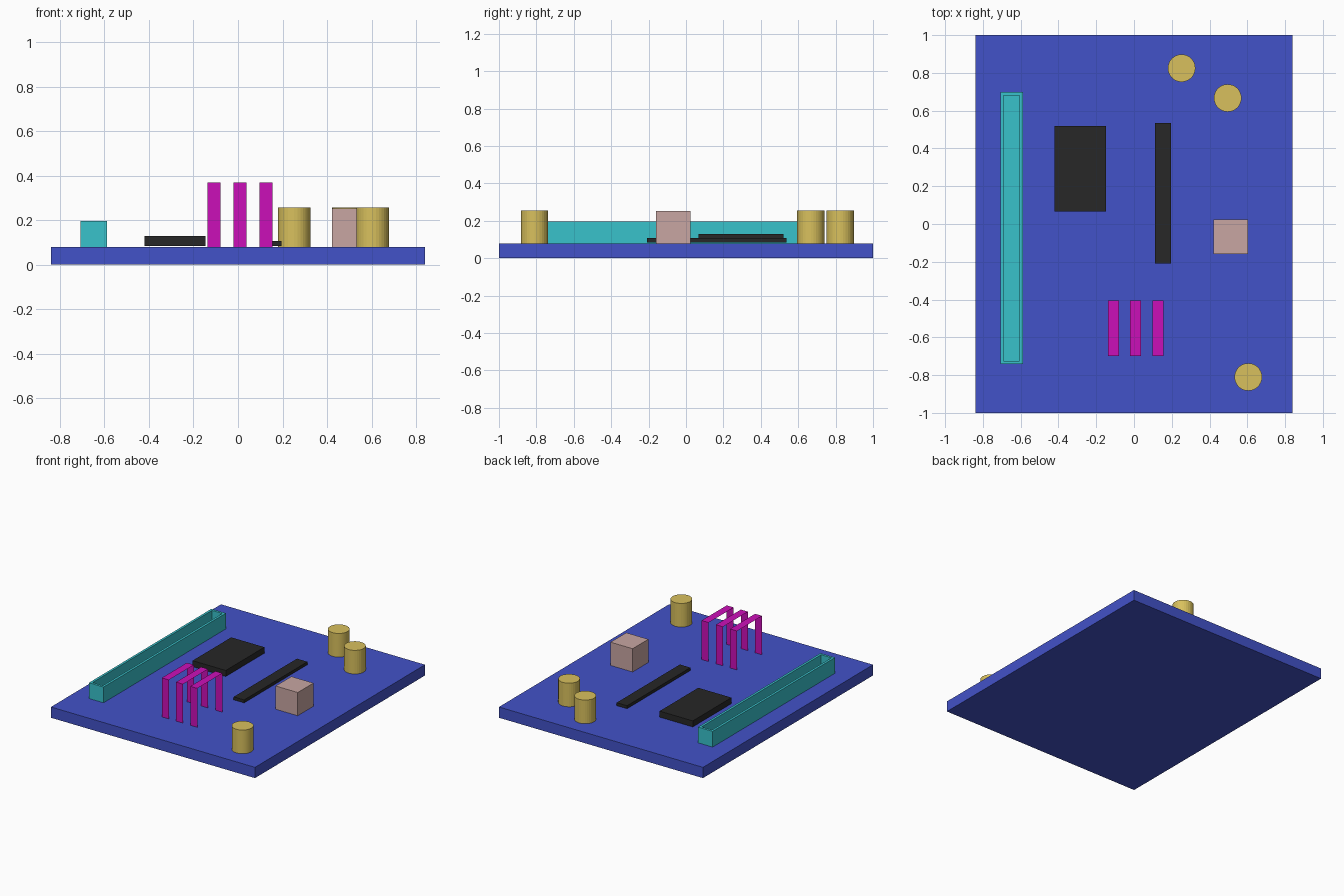
import bpy, bmesh
from mathutils import Matrix

if "Cube" in bpy.data.objects:
    bpy.data.objects.remove(bpy.data.objects["Cube"])


def material(name, rgb):
    m = bpy.data.materials.new(name)
    m.diffuse_color = (*rgb, 1)
    m.use_nodes = True
    m.node_tree.nodes["Principled BSDF"].inputs["Base Color"].default_value = m.diffuse_color
    return m


BLUE = material("board_blue", (0.055, 0.085, 0.58))
CYAN = material("slot_cyan", (0.04, 0.54, 0.60))
BLACK = material("chip_black", (0.02, 0.02, 0.02))
MAGENTA = material("wire_magenta", (0.60, 0.005, 0.48))
PINK = material("block_pink", (0.58, 0.38, 0.36))
GOLD = material("can_gold", (0.69, 0.53, 0.11))


def finish(name, bm, mat):
    me = bpy.data.meshes.new(name)
    bm.to_mesh(me)
    bm.free()
    me.materials.append(mat)
    ob = bpy.data.objects.new(name, me)
    bpy.context.collection.objects.link(ob)
    return ob


def box_bm(x, y, z):
    bm = bmesh.new()
    size = [b - a for a, b in (x, y, z)]
    mid = [(a + b) / 2 for a, b in (x, y, z)]
    bmesh.ops.create_cube(bm, size=1, matrix=Matrix.Translation(mid) @ Matrix.Diagonal((*size, 1)))
    return bm


def box(name, x, y, z, mat):
    return finish(name, box_bm(x, y, z), mat)


TOP = 0.08  # upper surface of the board

# Board, flat chips and block
box("board", (-0.84, 0.84), (-1, 1), (0, TOP), BLUE)
box("main_chip", (-0.42, -0.147), (0.066, 0.52), (0.085, 0.13), BLACK)
box("strip_chip", (0.11, 0.196), (-0.208, 0.536), (0.085, 0.107), BLACK)
box("block", (0.422, 0.604), (-0.16, 0.025), (TOP, 0.253), PINK)

# Long socket: top face inset and pushed down into a slot
bm = box_bm((-0.708, -0.588), (-0.742, 0.698), (TOP, 0.197))
bm.normal_update()
top = max(bm.faces, key=lambda f: f.calc_center_median().z)
bmesh.ops.inset_region(bm, faces=[top], thickness=0.025)
walls = bmesh.ops.extrude_face_region(bm, geom=[top])
bmesh.ops.translate(bm, vec=(0, 0, -0.09), verts=[v for v in walls["geom"] if isinstance(v, bmesh.types.BMVert)])
if top.is_valid:
    bmesh.ops.delete(bm, geom=[top], context='FACES_ONLY')
bmesh.ops.recalc_face_normals(bm, faces=bm.faces)
finish("long_socket", bm, CYAN)

# Cylindrical cans
for i, (x, y) in enumerate([(0.252, 0.825), (0.496, 0.667), (0.605, -0.81)]):
    bm = bmesh.new()
    bmesh.ops.create_cone(bm, cap_ends=True, segments=32, radius1=0.073, radius2=0.073,
                          depth=0.176, matrix=Matrix.Translation((x, y, TOP + 0.088)))
    finish(f"can_{i + 1}", bm, GOLD)

# Thin ribbon arches
arch = [(-0.70, TOP), (-0.70, 0.37), (-0.405, 0.37), (-0.405, TOP)]
for i, x in enumerate((-0.108, 0.009, 0.126)):
    bm = bmesh.new()
    rows = [[bm.verts.new((x + s, y, z)) for s in (-0.029, 0.029)] for y, z in arch]
    for a, b in zip(rows, rows[1:]):
        bm.faces.new((a[0], a[1], b[1], b[0]))
    finish(f"ribbon_arch_{i + 1}", bm, MAGENTA)
